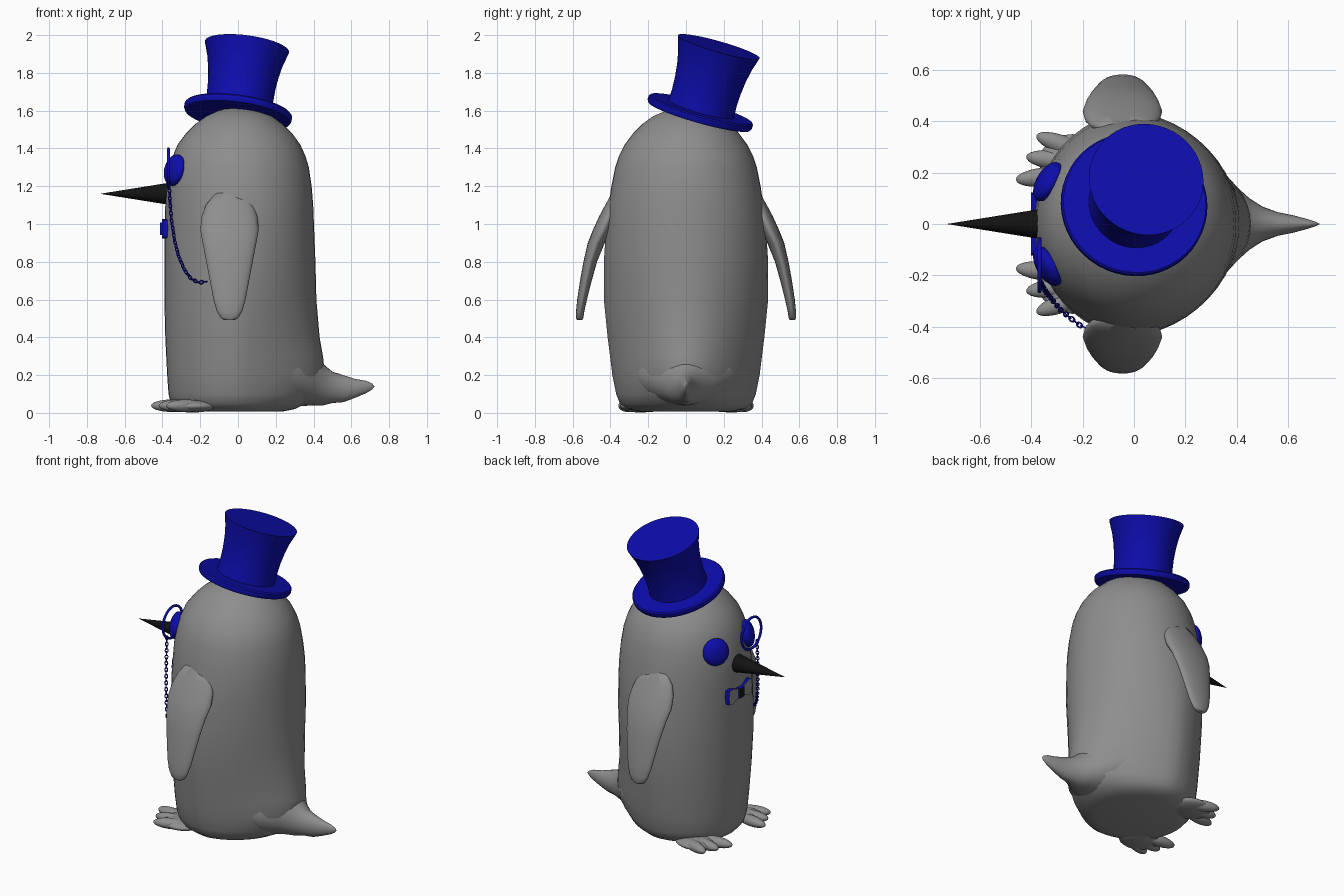
import bpy, bmesh, math
from mathutils import Vector, Matrix, Quaternion

if "Cube" in bpy.data.objects:
    bpy.data.objects.remove(bpy.data.objects["Cube"])


def material(name, rgb):
    m = bpy.data.materials.new(name)
    m.diffuse_color = (*rgb, 1)
    m.use_nodes = True
    m.node_tree.nodes["Principled BSDF"].inputs["Base Color"].default_value = m.diffuse_color
    return m


GREY = material("body_grey", (0.27, 0.27, 0.27))
BLUE = material("royal_blue", (0.004, 0.004, 0.42))
BLACK = material("beak_black", (0.006, 0.006, 0.006))


def finish(name, bm, mats, angle=40):
    bmesh.ops.recalc_face_normals(bm, faces=bm.faces)
    me = bpy.data.meshes.new(name)
    bm.to_mesh(me)
    bm.free()
    ob = bpy.data.objects.new(name, me)
    bpy.context.collection.objects.link(ob)
    for m in mats:
        me.materials.append(m)
    bpy.ops.object.select_all(action='DESELECT')
    ob.select_set(True)
    bpy.context.view_layer.objects.active = ob
    bpy.ops.object.shade_smooth_by_angle(angle=math.radians(angle))
    return ob


def loft(name, rings, mat, angle=40):
    """Skin a list of equal-length point rings and cap both ends."""
    bm = bmesh.new()
    vs = [[bm.verts.new(p) for p in r] for r in rings]
    n = len(vs[0])
    for a, b in zip(vs, vs[1:]):
        for i in range(n):
            j = (i + 1) % n
            bm.faces.new((a[i], a[j], b[j], b[i]))
    bm.faces.new(vs[0])
    bm.faces.new(vs[-1])
    return finish(name, bm, [mat], angle)


def circle(n):
    return [(math.cos(2 * math.pi * i / n), math.sin(2 * math.pi * i / n)) for i in range(n)]


def ellipsoid(bm, center, radii, rot=Matrix()):
    mat = Matrix.Translation(center) @ rot @ Matrix.Diagonal((*radii, 1))
    bmesh.ops.create_uvsphere(bm, u_segments=24, v_segments=14, radius=1, matrix=mat)


# Body: z, front radius, back radius, side radius, pinch toward the tail
body = [
    (0.008, .27, .24, .24, .10), (0.02, .33, .30, .31, .15), (0.05, .355, .36, .35, .2),
    (0.10, .368, .42, .37, .25), (0.20, .375, .46, .39, .28), (0.30, .38, .45, .402, .27),
    (0.40, .385, .432, .415, .24), (0.60, .39, .415, .435, .16), (0.80, .39, .41, .435, .08),
    (1.00, .388, .402, .422, .02), (1.10, .385, .398, .41, 0), (1.20, .38, .39, .395, 0),
    (1.30, .362, .375, .375, 0), (1.36, .345, .357, .355, 0), (1.42, .32, .33, .325, 0),
    (1.48, .275, .287, .28, 0), (1.53, .225, .235, .23, 0), (1.57, .17, .18, .175, 0),
    (1.60, .105, .11, .105, 0), (1.615, .05, .05, .05, 0), (1.62, .008, .008, .008, 0)]
loft("body", [[((bk if c > 0 else fr) * c, sy * s * (1 - k * max(0, c)), z)
               for c, s in circle(48)] for z, fr, bk, sy, k in body], GREY, 60)

# Tail: x, centre height, half width, half height
tail = [(.20, .24, .30, .21), (.32, .20, .235, .165), (.40, .175, .145, .135),
        (.45, .15, .10, .11), (.50, .135, .068, .083), (.56, .128, .046, .071),
        (.62, .13, .034, .05), (.68, .137, .018, .032), (.71, .14, .008, .016), (.722, .14, .001, .002)]
loft("tail", [[(x, w * c, zc + h * s) for c, s in circle(24)] for x, zc, w, h in tail], GREY, 60)

# Flippers: z, centre y, half width along x, half thickness
flipper = [(1.17, .37, .07, .02), (1.10, .388, .125, .04), (1.04, .41, .147, .05),
           (.97, .44, .155, .052), (.90, .475, .142, .045), (.80, .507, .123, .036),
           (.70, .53, .104, .031), (.60, .55, .085, .026), (.54, .56, .068, .022),
           (.505, .563, .048, .02), (.492, .563, .03, .014)]
for side, label in ((1, "left"), (-1, "right")):
    loft("flipper_" + label, [[(-.045 + w * c, side * (yc + t * s), z) for c, s in circle(24)]
                              for z, yc, w, t in flipper], GREY, 60)

    # Foot: pad plus three toes
    bm = bmesh.new()
    ellipsoid(bm, (-.24, side * .24, .036), (.13, .11, .034))
    for tx, ty, turn in ((-.38, .345, -.35), (-.42, .262, -.12), (-.46, .172, .1)):
        spin = Matrix.Rotation(side * turn, 4, 'Z')
        back = spin @ Vector((.11, 0, 0))
        ellipsoid(bm, (tx + back.x, side * ty + back.y, .038), (.11, .037, .033), spin)
    finish("foot_" + label, bm, [GREY], 60)

    # Eye: flattened ball facing outward
    bm = bmesh.new()
    facing = Vector((-.84, side * .5, .22)).to_track_quat('Z', 'Y').to_matrix().to_4x4()
    ellipsoid(bm, (-.335, side * .165, 1.285), (.085, .085, .042), facing)
    finish("eye_" + label, bm, [BLUE], 60)

# Beak
loft("beak", [[(x, r * c, 1.16 + r * s) for c, s in circle(32)]
              for x, r in ((-.33, .064), (-.725, .0008))], BLACK)

# Top hat, lathed and tilted
profile = [(.16, -.02), (.28, -.02), (.287, -.008), (.287, .012), (.28, .02), (.18, .02),
           (.177, .08), (.18, .15), (.188, .22), (.202, .29), (.225, .365)]
hat = loft("top_hat", [[(r * c, r * s, z) for c, s in circle(48)] for r, z in profile], BLUE)
hat.rotation_mode = 'QUATERNION'
hat.rotation_quaternion = Vector((0, 0, 1)).rotation_difference(Vector((.13, .27, .955)))
hat.location = (0, .075, 1.59)

# Bow tie: two flared wings with grey fronts and blue edges, black-fronted knot
def slab(bm, outline, x0, x1, front):
    """Extrude a (y, z) outline from x1 to x0; the front face takes material `front`."""
    a = [bm.verts.new((x0, y, z)) for y, z in outline]
    b = [bm.verts.new((x1, y, z)) for y, z in outline]
    bm.faces.new(a).material_index = front
    bm.faces.new(b).material_index = 1
    for i in range(len(a)):
        j = (i + 1) % len(a)
        bm.faces.new((a[i], a[j], b[j], b[i])).material_index = 1


bm = bmesh.new()
for s in (1, -1):
    slab(bm, [(s * y, .975 + z) for y, z in
              ((.01, -.025), (.09, -.052), (.115, -.045), (.122, 0), (.115, .045), (.09, .052), (.01, .025))],
         -.402, -.365, 0)
slab(bm, [(-.025, .943), (.025, .943), (.025, 1.007), (-.025, 1.007)], -.413, -.37, 2)
finish("bow_tie", bm, [GREY, BLUE, BLACK])


# Monocle ring and hanging chain
def add_torus(bm, matrix, major, minor, nu, nv):
    vs = [[bm.verts.new(matrix @ Vector(((major + minor * cv) * cu, (major + minor * cv) * su, minor * sv)))
           for cv, sv in circle(nv)] for cu, su in circle(nu)]
    for i in range(nu):
        for j in range(nv):
            k, m = (i + 1) % nu, (j + 1) % nv
            bm.faces.new((vs[i][j], vs[k][j], vs[k][m], vs[i][m]))


bm = bmesh.new()
add_torus(bm, Matrix.Translation((-.368, -.16, 1.295)) @ Matrix.Rotation(math.pi / 2, 4, 'Y'),
          .102, .008, 48, 10)
finish("monocle", bm, [BLUE], 60)

path = [Vector(p) for p in ((-.365, -.225, 1.215), (-.36, -.235, 1.12), (-.352, -.25, 1.02),
                            (-.335, -.275, .91), (-.315, -.3, .83), (-.285, -.335, .76),
                            (-.25, -.365, .71), (-.21, -.395, .69), (-.165, -.415, .695))]
bm = bmesh.new()
step, carry, count = .02, 0, 0
for a, b in zip(path, path[1:]):
    length = (b - a).length
    aim = (b - a).to_track_quat('X', 'Z')
    while carry < length:
        turn = Quaternion((1, 0, 0), math.pi / 2 * (count % 2))
        m = Matrix.Translation(a.lerp(b, carry / length)) @ (aim @ turn).to_matrix().to_4x4()
        add_torus(bm, m @ Matrix.Diagonal((1.3, .9, 1, 1)), .0095, .0035, 12, 6)
        carry += step
        count += 1
    carry -= length
finish("monocle_chain", bm, [BLUE], 60)
